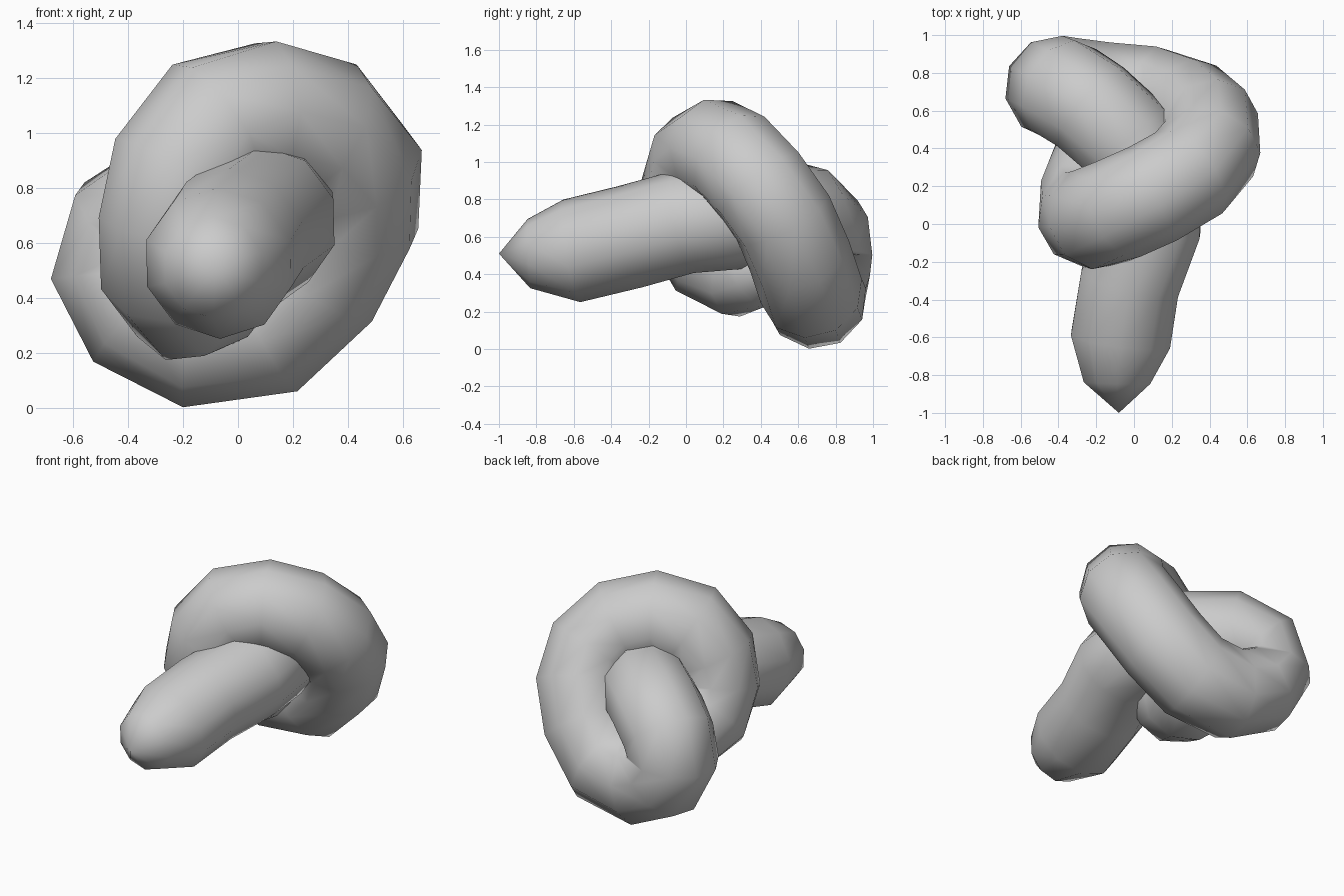
import bpy, bmesh, math
from mathutils import Vector

cube = bpy.data.objects.get("Cube")
if cube:
    bpy.data.objects.remove(cube, do_unlink=True)

SIDES = 10

# Plain grey clay
grey = bpy.data.materials.new("grey_clay")
grey.use_nodes = True
colour = (0.6, 0.6, 0.6, 1)
grey.diffuse_color = colour
grey.node_tree.nodes["Principled BSDF"].inputs["Base Color"].default_value = colour

# Centre line of the knot, from the free front end to the tucked-in end
path = [Vector(p) for p in (
    (-.09, -.84, .51), (-.07, -.61, .525), (-.02, -.3, .6), (.09, -.01, .68),
    (.09, .22, .7), (-.04, .45, .72), (-.23, .62, .72), (-.37, .71, .63),
    (-.41, .72, .5), (-.34, .71, .37), (-.16, .69, .275), (.1, .67, .31), (.28, .61, .49),
    (.39, .52, .7), (.4, .4, .87), (.29, .27, 1.01), (.1, .16, 1.065),
    (-.08, .08, 1.02), (-.2, .035, .86), (-.235, .04, .68), (-.235, .13, .52),
    (-.17, .31, .435), (-.02, .42, .42))]
tips = Vector((-.08, -1, .51)), Vector((.22, .47, .5))


def sweep(name, points, tips, radius, end_radius):
    """Skin a round tube along points and close both ends with a cone."""
    bm = bmesh.new()
    rings, normal = [], Vector((0, 0, 1))
    line = [tips[0], *points, tips[1]]
    for i, point in enumerate(points):
        tangent = (line[i + 2] - line[i]).normalized()
        normal = (normal - tangent * normal.dot(tangent)).normalized()
        side = tangent.cross(normal)
        r = end_radius if i in (0, len(points) - 1) else radius
        angles = [math.tau * k / SIDES for k in range(SIDES)]
        rings.append([bm.verts.new(point + (normal * math.cos(a) + side * math.sin(a)) * r)
                      for a in angles])
    for a, b in zip(rings, rings[1:]):
        for k in range(SIDES):
            n = (k + 1) % SIDES
            bm.faces.new((a[k], a[n], b[n], b[k]))
    for tip, ring in zip(tips, (rings[0], rings[-1])):
        apex = bm.verts.new(tip)
        for k in range(SIDES):
            bm.faces.new((apex, ring[k], ring[(k + 1) % SIDES]))
    bmesh.ops.recalc_face_normals(bm, faces=bm.faces)
    for face in bm.faces:
        face.smooth = True
    mesh = bpy.data.meshes.new(name)
    bm.to_mesh(mesh)
    bm.free()
    mesh.materials.append(grey)
    obj = bpy.data.objects.new(name, mesh)
    bpy.context.collection.objects.link(obj)
    return obj


# Knotted tube
sweep("knotted_tube", path, tips, .278, .185)
